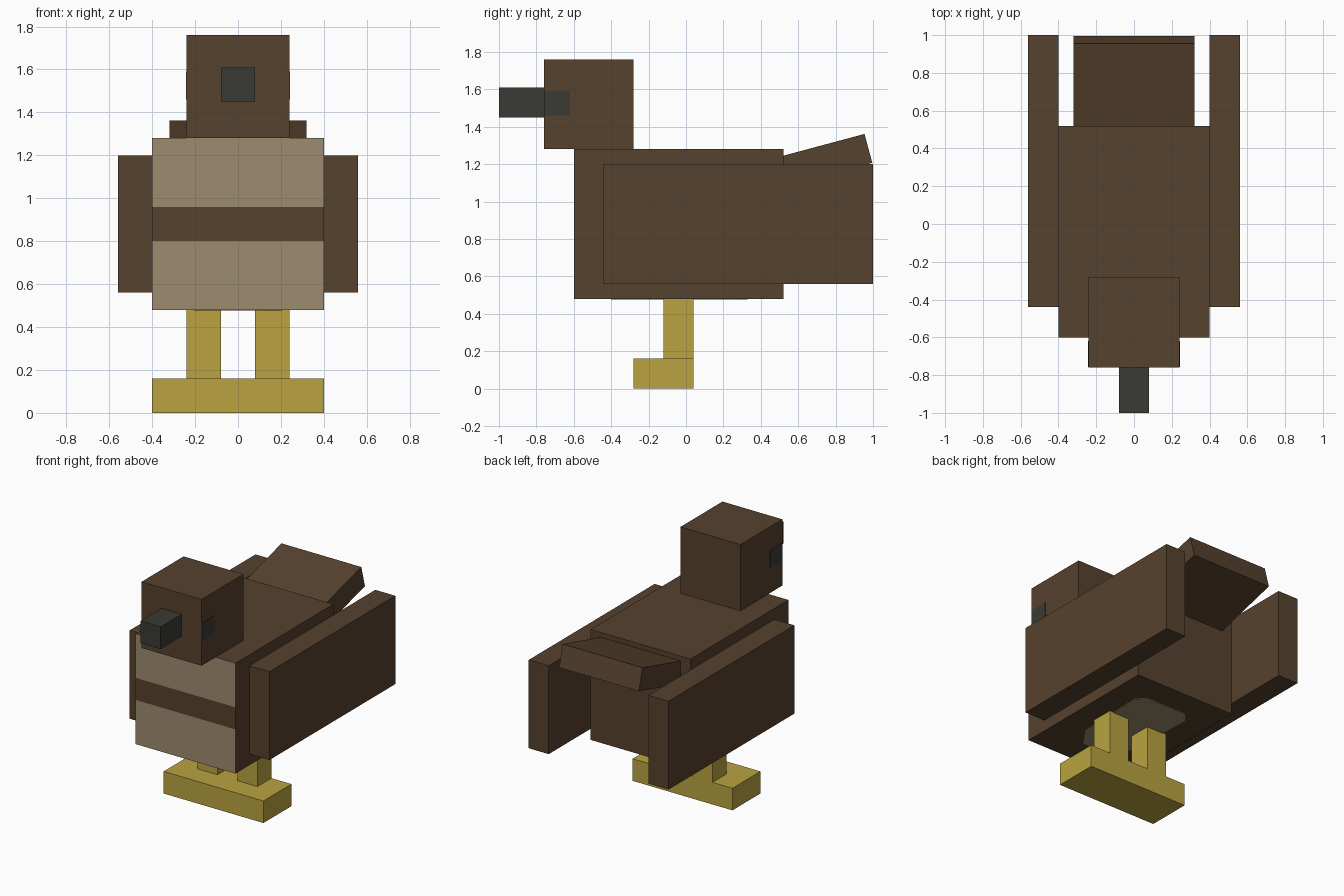
import bpy, bmesh, math
from mathutils import Matrix, Vector

cube = bpy.data.objects.get("Cube")
if cube:
    bpy.data.objects.remove(cube, do_unlink=True)


def material(name, rgb):
    m = bpy.data.materials.new(name)
    m.use_nodes = True
    m.diffuse_color = (*rgb, 1)
    m.node_tree.nodes["Principled BSDF"].inputs["Base Color"].default_value = (*rgb, 1)
    return m


brown = material("brown_feather", (0.094, 0.054, 0.027))
tan = material("tan_breast", (0.34, 0.256, 0.157))
charcoal = material("charcoal", (0.042, 0.043, 0.036))
yellow = material("yellow_leg", (0.487, 0.368, 0.052))


def finish(name, bm, *mats):
    bmesh.ops.recalc_face_normals(bm, faces=bm.faces)
    mesh = bpy.data.meshes.new(name)
    bm.to_mesh(mesh)
    bm.free()
    for m in mats:
        mesh.materials.append(m)
    obj = bpy.data.objects.new(name, mesh)
    bpy.context.scene.collection.objects.link(obj)
    return obj


def box_mesh(x, y, z):
    """Box spanning the three (low, high) ranges."""
    size = [b - a for a, b in (x, y, z)]
    centre = Vector([(a + b) / 2 for a, b in (x, y, z)])
    bm = bmesh.new()
    bmesh.ops.create_cube(bm, size=1, matrix=Matrix.Translation(centre) @ Matrix.Diagonal((*size, 1)))
    return bm


def box(name, x, y, z, mat):
    return finish(name, box_mesh(x, y, z), mat)


def pair(name, x, y, z, mat):
    box("left_" + name, x, y, z, mat)
    box("right_" + name, (-x[1], -x[0]), y, z, mat)


# Body, with a front cut into tan and brown bands
bm = box_mesh((-0.4, 0.4), (-0.6, 0.52), (0.48, 1.28))
for z in (0.8, 0.96):
    bmesh.ops.bisect_plane(bm, geom=bm.verts[:] + bm.edges[:] + bm.faces[:],
                           plane_co=(0, 0, z), plane_no=(0, 0, 1))
bm.normal_update()
for f in bm.faces:
    z = f.calc_center_median().z
    if f.normal.y < -0.9 and not 0.8 < z < 0.96:
        f.material_index = 1
finish("body", bm, brown, tan)

# Tan patch under the belly, a thin plate with cut corners
outline = [(-0.2, -0.26), (-0.1, -0.4), (0.1, -0.4), (0.2, -0.26),
           (0.22, 0.26), (0.16, 0.33), (-0.16, 0.33), (-0.22, 0.26)]
bm = bmesh.new()
face = bm.faces.new([bm.verts.new((x, y, 0.48)) for x, y in outline])
ext = bmesh.ops.extrude_face_region(bm, geom=[face])
bmesh.ops.translate(bm, vec=(0, 0, -0.004),
                    verts=[v for v in ext["geom"] if isinstance(v, bmesh.types.BMVert)])
finish("belly_patch", bm, tan)

# Head, beak and eyes
box("head", (-0.24, 0.24), (-0.76, -0.28), (1.28, 1.76), brown)
box("beak", (-0.08, 0.08), (-1.0, -0.76), (1.45, 1.61), charcoal)
pair("eye", (0.238, 0.243), (-0.758, -0.62), (1.46, 1.59), charcoal)

# Wings
pair("wing", (0.4, 0.56), (-0.44, 1.0), (0.56, 1.2), brown)

# Tail, tilted up about its rear lower edge
tail = box("tail", (-0.32, 0.32), (-0.52, 0), (0, 0.16), brown)
tail.location = (0, 0.996, 1.207)
tail.rotation_euler.x = math.radians(15)

# Legs and foot
pair("leg", (0.08, 0.24), (-0.12, 0.04), (0.16, 0.48), yellow)
box("feet", (-0.4, 0.4), (-0.28, 0.04), (0, 0.16), yellow)
